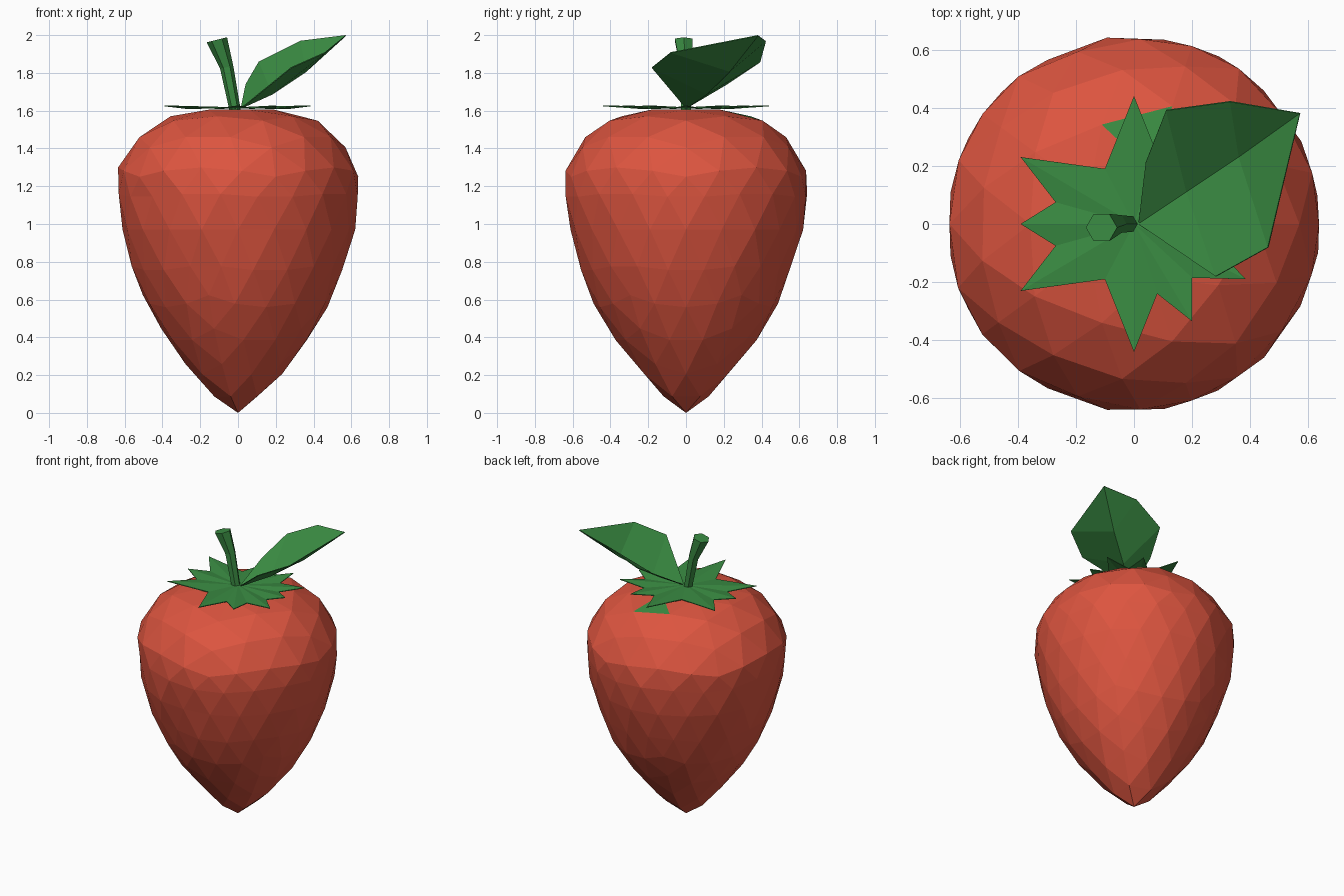
import bpy, bmesh, math, random
from mathutils import Vector

random.seed(4)
cube = bpy.data.objects.get("Cube")
if cube:
    bpy.data.objects.remove(cube, do_unlink=True)


def make_material(name, rgb):
    mat = bpy.data.materials.new(name)
    mat.use_nodes = True
    color = (*rgb, 1)
    mat.diffuse_color = color
    mat.node_tree.nodes["Principled BSDF"].inputs["Base Color"].default_value = color
    return mat


red = make_material("berry red", (0.72, 0.09, 0.05))
green = make_material("leaf green", (0.042, 0.26, 0.055))


def add_object(name, bm, *materials):
    mesh = bpy.data.meshes.new(name)
    bm.to_mesh(mesh)
    bm.free()
    for mat in materials:
        mesh.materials.append(mat)
    obj = bpy.data.objects.new(name, mesh)
    bpy.context.collection.objects.link(obj)
    return obj


def sheet(name, points, faces):
    bm = bmesh.new()
    verts = [bm.verts.new(p) for p in points]
    for face in faces:
        bm.faces.new([verts[i] for i in face])
    obj = add_object(name, bm, green)
    solid = obj.modifiers.new("thickness", "SOLIDIFY")
    solid.thickness = 0.005
    return obj


# Fruit: a faceted ball reshaped by a (radius, height) profile, top to tip
PROFILE = [(0, 1.605), (0.2, 1.605), (0.41, 1.56), (0.55, 1.45), (0.643, 1.28),
           (0.645, 1.15), (0.62, 0.97), (0.565, 0.77), (0.49, 0.58),
           (0.385, 0.4), (0.265, 0.24), (0.13, 0.09), (0, 0)]


def profile_at(angle):
    t = angle / math.pi * (len(PROFILE) - 1)
    i = min(int(t), len(PROFILE) - 2)
    return Vector(PROFILE[i]).lerp(Vector(PROFILE[i + 1]), t - i)


bm = bmesh.new()
bmesh.ops.create_icosphere(bm, subdivisions=3, radius=1)
for v in bm.verts:
    radius, height = profile_at(math.acos(max(-1, min(1, v.co.z))))
    flat = Vector((v.co.x, v.co.y))
    if flat.length > 0.001:
        flat = flat.normalized() * radius * random.uniform(0.985, 1.005)
    else:
        flat = Vector((0, 0))
    v.co = (flat.x, flat.y, height)
# One green facet behind the crown
spot = Vector((0.02, 0.34, 1.58))
patch = min(bm.faces, key=lambda f: (f.calc_center_median() - spot).length)
patch.material_index = 1
add_object("fruit", bm, red, green)

# Crown: star of sepals, tips alternating with notches
half = [(0, 0.44), (-0.1, 0.19), (-0.39, 0.23), (-0.27, 0.075), (-0.39, 0)]
left_side = half + [(x, -y) for x, y in half[-2::-1]]
right_half = [(0.08, 0.24), (0.2, 0.335), (0.2, 0.185), (0.385, 0.19), (0.27, 0.07), (0.37, 0)]
right_side = [(x, -y) for x, y in right_half] + right_half[-2::-1]
outline = left_side + right_side
star = [(x, y, 1.614 if i % 2 else 1.628) for i, (x, y) in enumerate(outline)]
count = len(star)
sheet("crown", star + [(0, 0, 1.618)],
      [(i, (i + 1) % count, count) for i in range(count)])

# Stem: bent six-sided tube widening toward the cut end
SIDES = 6
rings = [(-0.015, 0, 1.6, 0.03, 0), (-0.06, 0, 1.83, 0.035, 0.2),
         (-0.112, -0.012, 1.975, 0.054, 0.25)]
bm = bmesh.new()
loops = []
for x, y, z, r, tilt in rings:
    loop = []
    for k in range(SIDES):
        a = math.tau * k / SIDES
        dx = r * math.cos(a)
        loop.append(bm.verts.new((x + dx, y + r * math.sin(a), z + dx * tilt)))
    loops.append(loop)
for low, high in zip(loops, loops[1:]):
    for k in range(SIDES):
        n = (k + 1) % SIDES
        bm.faces.new((low[k], low[n], high[n], high[k]))
bm.faces.new(loops[-1])
bm.faces.new(loops[0][::-1])
add_object("stem", bm, green)

# Leaf: two sides folded up along the midrib
base, tip = (0.015, 0, 1.615), (0.57, 0.38, 2.0)
midrib = [(0.18, 0.11, 1.69), (0.36, 0.23, 1.81)]
back_edge = [(0.04, 0.21, 1.74), (0.11, 0.39, 1.86), (0.33, 0.42, 1.97)]
front_edge = [(0.28, -0.18, 1.83), (0.46, -0.08, 1.91)]
sheet("leaf", [base, tip] + midrib + back_edge + front_edge,
      [(0, 2, 5, 4), (2, 3, 6, 5), (3, 1, 6),
       (0, 7, 2), (2, 7, 8, 3), (3, 8, 1)])
